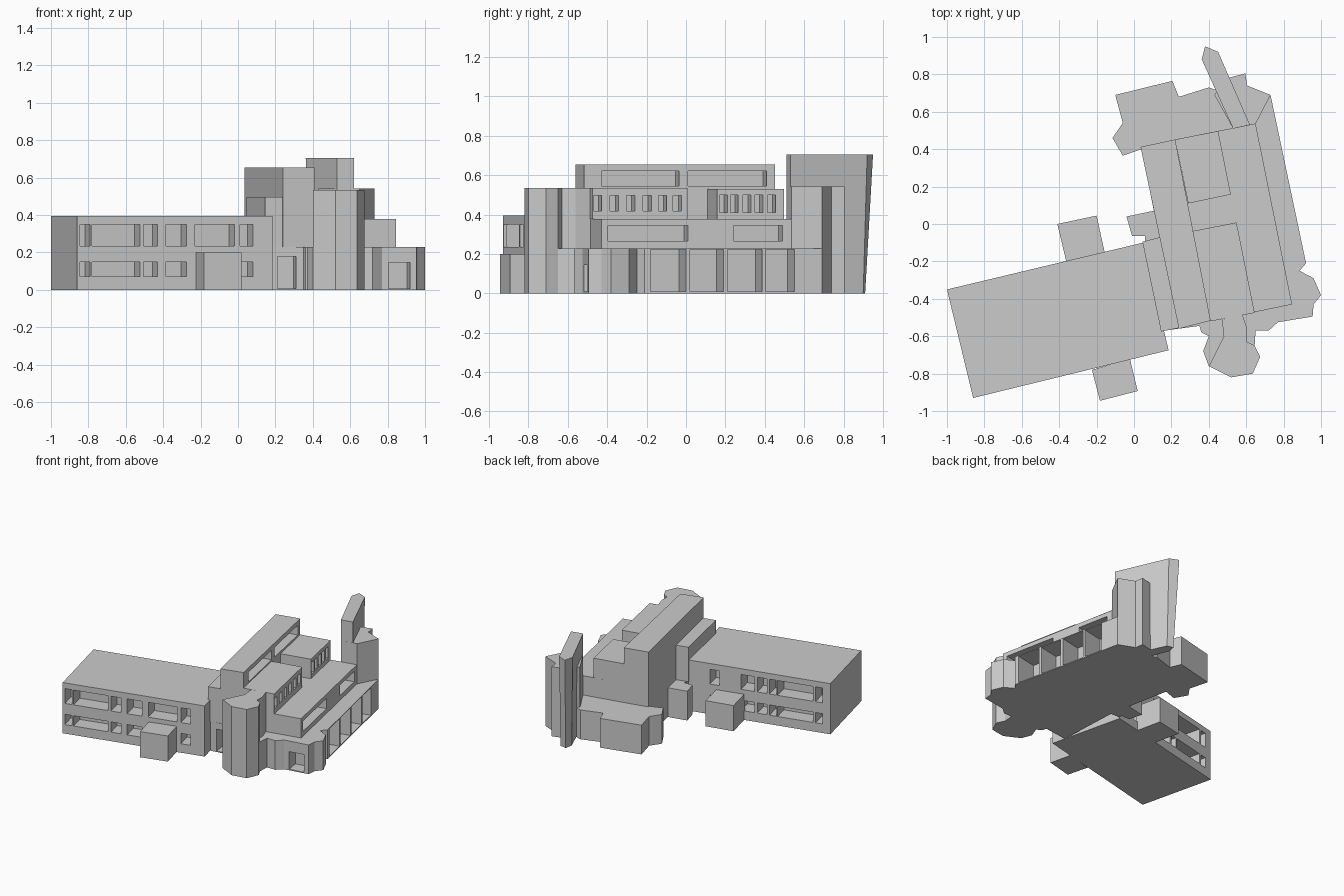
import bpy, bmesh
from mathutils import Vector

if "Cube" in bpy.data.objects:
    bpy.data.objects.remove(bpy.data.objects["Cube"])


def add_prism(bm, pts, z0, z1, low=None):
    """Extruded counter-clockwise outline; 'low' optionally tapers the foot."""
    a = [bm.verts.new((x, y, z0)) for x, y in (low or pts)]
    b = [bm.verts.new((x, y, z1)) for x, y in pts]
    n = len(pts)
    bm.faces.new(a[::-1])
    bm.faces.new(b)
    for i in range(n):
        j = (i + 1) % n
        bm.faces.new((a[i], a[j], b[j], b[i]))


def make_object(name, bm):
    bmesh.ops.recalc_face_normals(bm, faces=bm.faces[:])
    me = bpy.data.meshes.new(name)
    bm.to_mesh(me)
    bm.free()
    ob = bpy.data.objects.new(name, me)
    bpy.context.collection.objects.link(ob)
    return ob


def prism(name, pts, z0, z1, low=None):
    bm = bmesh.new()
    add_prism(bm, pts, z0, z1, low)
    return make_object(name, bm)


def slots(a, b, axis, spans, z0, z1, depth):
    """Recess boxes in wall a->b (solid on its left), spans given along x or y."""
    a, b = Vector(a), Vector(b)
    d = (b - a).normalized()
    n = Vector((-d.y, d.x))
    out = []
    for s, e in spans:
        p = a + (b - a) * ((s - a[axis]) / (b[axis] - a[axis]))
        q = a + (b - a) * ((e - a[axis]) / (b[axis] - a[axis]))
        out.append(([p - n * .02, q - n * .02, q + n * depth, p + n * depth], z0, z1))
    return out


def cut(ob, boxes):
    bm = bmesh.new()
    for pts, z0, z1 in boxes:
        add_prism(bm, [tuple(p) for p in pts], z0, z1)
    cutter = make_object(ob.name + "_cutter", bm)
    cutter.hide_render = True
    mod = ob.modifiers.new("recesses", 'BOOLEAN')
    mod.operation = 'DIFFERENCE'
    mod.solver = 'EXACT'
    mod.object = cutter
    bpy.context.view_layer.update()
    me = bpy.data.meshes.new_from_object(
        ob.evaluated_get(bpy.context.evaluated_depsgraph_get()))
    ob.modifiers.clear()
    ob.data = me
    bpy.data.objects.remove(cutter)


# Long two-storey wing with window rows front and back
SW, SE, NE, NW = (-.86, -.93), (.185, -.675), (.048, -.10), (-1, -.35)
wing = prism("long_wing", [SW, SE, NE, NW], 0, .395)
front = [(-.845, -.79), (-.78, -.525), (-.505, -.43), (-.385, -.275), (-.23, -.02), (.01, .08)]
low_front = [s for i, s in enumerate(front) if i != 4]
back = [(-.55, -.60), (-.61, -.87), (-.46, -.53), (-.34, -.44), (-.11, -.18), (-.89, -.94)]
boxes = slots(SW, SE, 0, front, .235, .35, .12) + slots(SW, SE, 0, low_front, .07, .15, .12)
for z0, z1 in ((.235, .35), (.07, .15)):
    boxes += slots(NE, NW, 0, back, z0, z1, .12)
cut(wing, boxes)

# Small boxes attached to the wing
prism("front_porch", [(-.225, -.78), (-.182, -.945), (.02, -.893), (-.022, -.72)], 0, .2)
prism("back_porch", [(-.36, -.21), (-.155, -.16), (-.2, .045), (-.41, 0)], 0, .2)
prism("link_box", [(-.01, -.065), (.06, -.065), (.06, -.09), (.15, -.09), (.15, .08), (-.04, .04)], 0, .228)

# Ground floor of the main block, with deep bays along the east wall
E0, E1 = (.92, -.21), (.73, .69)
base = prism("ground_floor", [
    (.16, -.57), (.35, -.545), (.36, -.58), (.40, -.60), (.37, -.68), (.40, -.76), (.52, -.7),
    (.645, -.65), (.65, -.57), (.72, -.57), (.77, -.525), (.955, -.495), (.96, -.43),
    (1, -.38), (.96, -.29), (.885, -.25), E0, E1, (.605, .74), (.55, .68), (.40, .73),
    (.24, .68), (.205, .765), (-.1, .69), (-.06, .54), (-.115, .46), (-.06, .365),
    (.04, .40), (.135, -.075)], 0, .228)
cut(base, slots(E0, E1, 1, [(-.18, 0), (.02, .19), (.21, .387), (.405, .55)], .008, .222, .17)
    + slots((.77, -.525), (.955, -.495), 0, [(.805, .92)], .008, .145, .1)
    + slots((.16, -.57), (.35, -.545), 0, [(.21, .31)], .008, .178, .1))

# First-floor terrace level
T0, T1 = (.845, -.43), (.65, .537)
terrace = prism("terrace_floor", [(.41, -.52), T0, T1, (.22, .452)], .228, .378)
cut(terrace, slots(T0, T1, 1, [(-.395, .01), (.24, .49)], .265, .345, .1))

# Two stepped upper blocks with small square windows
S0, S1 = (.645, -.475), (.548, .008)
south = prism("south_upper_block", [(.41, -.52), S0, S1, (.312, -.038)], .378, .535)
cut(south, slots(S0, S1, 1, [(y, y + .042) for y in (-.47, -.385, -.302, -.218, -.14, -.065)],
                 .418, .497, .08))
N0, N1 = (.518, .158), (.45, .497)
north = prism("north_upper_block", [(.29, .11), N0, N1, (.22, .452)], .378, .53)
cut(north, slots(N0, N1, 1, [(y, y + .04) for y in (.17, .225, .29, .35, .415)], .41, .5, .08))

# Tallest bar with ribbon windows, and its lower side strip
B0, B1 = (.41, -.517), (.22, .452)
tall = prism("tall_bar", [(.24, -.56), B0, B1, (.035, .412)], .228, .655)
cut(tall, slots(B0, B1, 1, [(-.43, -.035), (.01, .41)], .545, .62, .1))
prism("side_strip", [(.145, -.575), (.245, -.555), (.142, -.07), (.045, -.095)], .228, .497)

# South stair tower
prism("south_tower", [
    (.40, -.76), (.52, -.82), (.635, -.80), (.675, -.71), (.645, -.65), (.605, -.63),
    (.605, -.56), (.58, -.484), (.47, -.51), (.48, -.60)], 0, .535)

# North stair tower and its tall fin
prism("north_tower", [(.53, .51), (.65, .535), E1, (.605, .74), (.595, .805), (.50, .78), (.43, .69)],
      0, .542)
prism("tower_fin", [(.53, .51), (.62, .53), (.45, .92), (.38, .95), (.362, .88)], 0, .705,
      low=[(.53, .51), (.62, .53), (.45, .90), (.40, .91), (.39, .85)])
